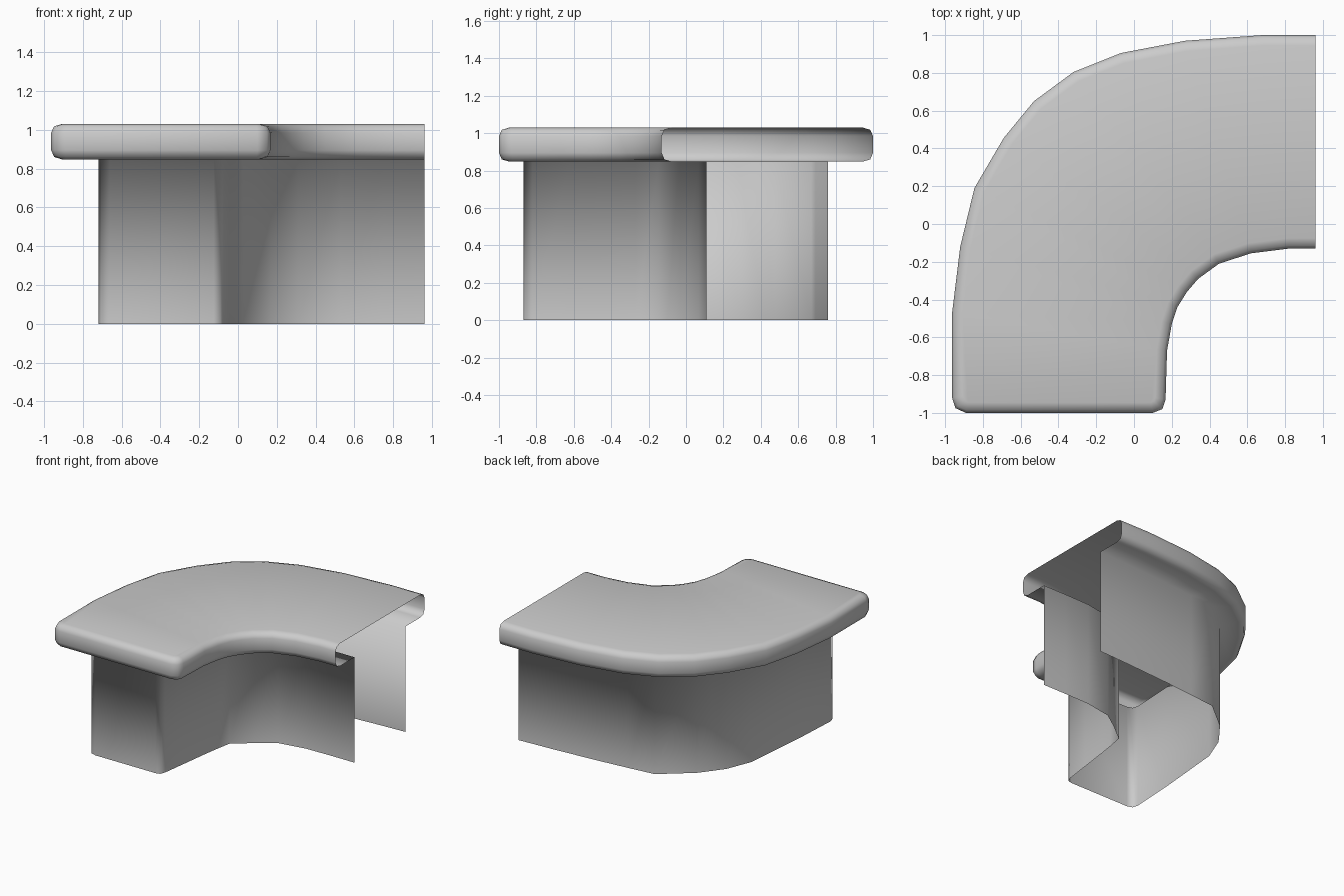
import bpy, bmesh
from mathutils import Vector

if "Cube" in bpy.data.objects:
    bpy.data.objects.remove(bpy.data.objects["Cube"])

# Plan outlines, counter-clockwise from the open right end (matched point for point)
TOP = [(.96, 1), (.68, 1), (.27, .97), (-.07, .905), (-.32, .805), (-.53, .65),
       (-.69, .455), (-.845, .19), (-.92, -.12), (-.963, -.47),
       (-.963, -.92), (-.945, -.975), (-.89, -1), (.1, -1), (.15, -.98), (.167, -.93),
       (.175, -.67), (.2, -.53), (.23, -.44), (.28, -.36), (.34, -.29),
       (.45, -.21), (.62, -.155), (.82, -.13), (.96, -.13)]
WALL = [(.96, .758), (.68, .744), (.3, .718), (.03, .693), (-.19, .67), (-.43, .475),
        (-.5, .385), (-.568, .295), (-.65, .09), (-.7, -.48),
        (-.718, -.81), (-.705, -.855), (-.66, -.87), (-.125, -.87), (-.09, -.86), (-.074, -.82),
        (-.047, -.62), (-.015, -.38), (.002, -.27), (.025, -.145), (.17, -.03),
        (.31, .067), (.53, .105), (.75, .11), (.96, .11)]


def inset(path, d):
    """Offset an open path to its left (inwards) with mitred joints."""
    pts = [Vector(p) for p in path]
    dirs = [(b - a).normalized() for a, b in zip(pts, pts[1:])]
    out = []
    for i, p in enumerate(pts):
        a, b = dirs[max(i - 1, 0)], dirs[min(i, len(dirs) - 1)]
        na, nb = Vector((-a.y, a.x)), Vector((-b.y, b.x))
        q = p + (na + nb) * d / (1 + na.dot(nb))
        if i in (0, len(pts) - 1):
            q.x = p.x          # keep the open end flush
        out.append(q)
    return out


def loft(name, rings):
    """Skin a stack of (path, z) rings and close the last one."""
    bm = bmesh.new()
    loops = [[bm.verts.new((p[0], p[1], z)) for p in path] for path, z in rings]
    for a, b in zip(loops, loops[1:]):
        for i in range(len(a) - 1):
            bm.faces.new((a[i], a[i + 1], b[i + 1], b[i]))
    bm.normal_update()
    bmesh.ops.triangulate(bm, faces=[bm.faces.new(loops[-1])])
    for f in bm.faces:
        f.smooth = True
    me = bpy.data.meshes.new(name)
    bm.to_mesh(me)
    bm.free()
    ob = bpy.data.objects.new(name, me)
    bpy.context.collection.objects.link(ob)
    return ob


# One hollow smooth shell: base wall, underside lip, rounded rim, flat top;
# open at the bottom and at the right end
rim = [(.055, .848), (.015, .86), (0, .895), (0, .985), (.015, 1.018), (.055, 1.03)]
loft("counter_corner", [(WALL, 0), (WALL, .848)] + [(inset(TOP, d), z) for d, z in rim])
